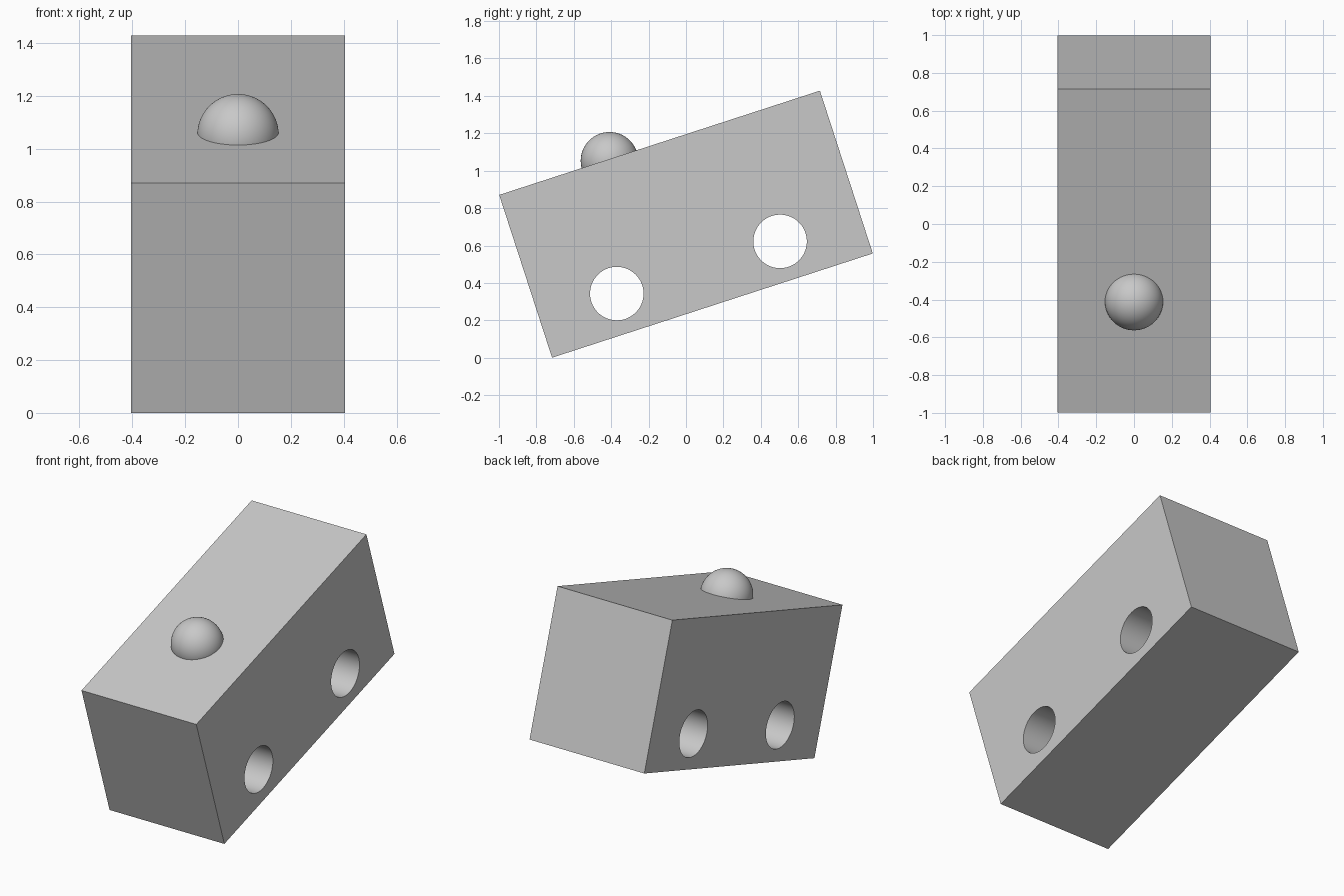
import bpy
import math

old = bpy.data.objects.get("Cube")
if old:
    bpy.data.objects.remove(old, do_unlink=True)

TILT = math.radians(18)
WIDTH, LENGTH, HEIGHT = 0.81, 1.803, 0.915
MID_Z = 0.714

grey = bpy.data.materials.new("plain_grey")
grey.use_nodes = True
colour = (0.58, 0.58, 0.58, 1)
grey.diffuse_color = colour
grey.node_tree.nodes["Principled BSDF"].inputs["Base Color"].default_value = colour


def finish(name):
    obj = bpy.context.object
    obj.name = name
    obj.data.materials.append(grey)
    return obj


# Tilted rectangular block
bpy.ops.mesh.primitive_cube_add(size=1, location=(0, 0, MID_Z), rotation=(TILT, 0, 0))
block = finish("block")
block.scale = (WIDTH, LENGTH, HEIGHT)
bpy.ops.object.transform_apply(location=False, rotation=False, scale=True)

# Two round holes through the sides
for i, (y, z) in enumerate([(-0.37, 0.343), (0.503, 0.622)]):
    bpy.ops.mesh.primitive_cylinder_add(vertices=96, radius=0.143, depth=1.2,
                                        location=(0, y, z), rotation=(0, math.pi / 2, 0))
    cutter = finish("hole_cutter")
    cutter.hide_render = True
    cut = block.modifiers.new("hole", 'BOOLEAN')
    cut.operation = 'DIFFERENCE'
    cut.solver = 'EXACT'
    cut.object = cutter
    bpy.ops.object.select_all(action='DESELECT')
    block.select_set(True)
    bpy.context.view_layer.objects.active = block
    bpy.ops.object.modifier_apply(modifier=cut.name)
    bpy.data.objects.remove(cutter, do_unlink=True)
bpy.ops.object.shade_smooth_by_angle(angle=math.radians(30))

# Round knob sunk into the top face
bpy.ops.mesh.primitive_uv_sphere_add(segments=64, ring_count=32, radius=0.154,
                                     location=(0, -0.409, 1.053))
finish("top_knob")
bpy.ops.object.shade_smooth()
